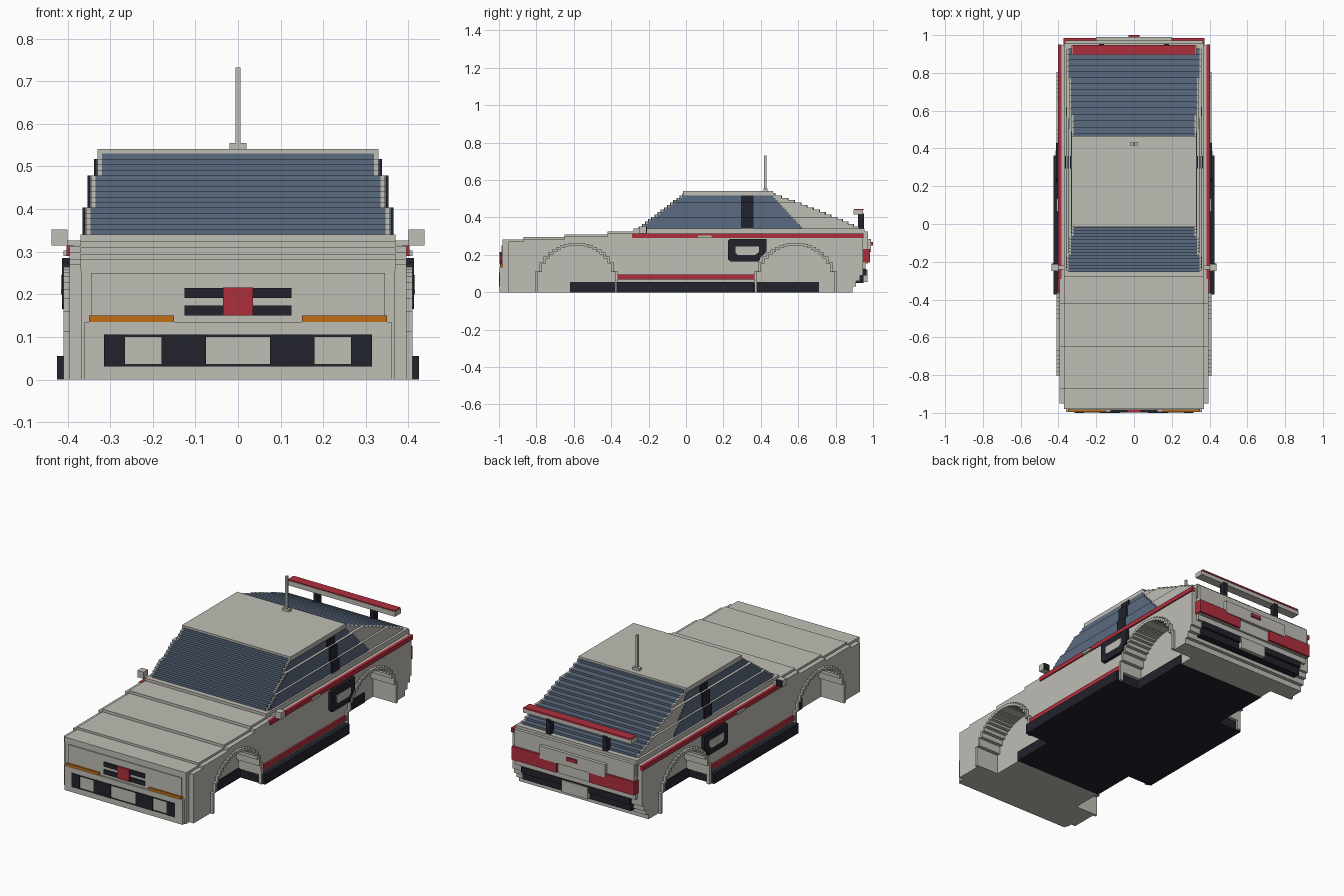
import bpy, bmesh, math

cube = bpy.data.objects.get("Cube")
if cube:
    bpy.data.objects.remove(cube, do_unlink=True)


def material(name, rgb):
    m = bpy.data.materials.new(name)
    m.use_nodes = True
    m.diffuse_color = (*rgb, 1)
    m.node_tree.nodes["Principled BSDF"].inputs["Base Color"].default_value = (*rgb, 1)
    return m


PAINT = material("warm_white_paint", (0.52, 0.51, 0.46))
GLASS = material("blue_grey_glass", (0.105, 0.145, 0.215))
RED = material("red", (0.43, 0.028, 0.047))
BLACK = material("black_trim", (0.016, 0.016, 0.026))
AMBER = material("amber", (0.52, 0.155, 0.008))


def finish(name, bm, mat):
    bmesh.ops.recalc_face_normals(bm, faces=bm.faces)
    me = bpy.data.meshes.new(name)
    bm.to_mesh(me)
    bm.free()
    me.materials.append(mat)
    ob = bpy.data.objects.new(name, me)
    bpy.context.collection.objects.link(ob)
    return ob


def boxes(name, mat, items, mirror=False):
    """Each item is (x0, x1, y0, y1, z0, z1); mirror repeats it across x."""
    bm = bmesh.new()
    if mirror:
        items = items + [(-b, -a, *rest) for a, b, *rest in items]
    for x0, x1, y0, y1, z0, z1 in items:
        vs = bmesh.ops.create_cube(bm, size=1)["verts"]
        for v in vs:
            v.co = (x1 if v.co.x > 0 else x0, y1 if v.co.y > 0 else y0, z1 if v.co.z > 0 else z0)
    return finish(name, bm, mat)


def prism(name, mat, profile, x0, x1, mirror=False):
    """Extrudes a (y, z) profile along x."""
    bm = bmesh.new()
    for s in ((1, -1) if mirror else (1,)):
        a = [bm.verts.new((s * x0, y, z)) for y, z in profile]
        b = [bm.verts.new((s * x1, y, z)) for y, z in profile]
        faces = [bm.faces.new(a), bm.faces.new(b[::-1])]
        n = len(profile)
        faces += [bm.faces.new((a[i], b[i], b[(i + 1) % n], a[(i + 1) % n])) for i in range(n)]
    return finish(name, bm, mat)


def arch(c, r, z0, z1, zc=0.045, n=20):
    """Stepped wheel arch from front foot to rear foot."""
    pts = [(c - r, z0)]
    for i in range(n):
        ya, yb = c - r + 2 * r * i / n, c - r + 2 * r * (i + 1) / n
        d = (ya + yb) / 2 - c
        z = zc + math.sqrt(r * r - d * d)
        pts += [(ya, z), (yb, z)]
    return pts + [(c + r, z1)]


# Hood and waist steps: (y start, y end, top)
HOOD = [(-0.98, -0.87, 0.283), (-0.87, -0.65, 0.295), (-0.65, -0.42, 0.31),
        (-0.42, -0.28, 0.325), (-0.28, 0.955, 0.34)]


def top_line(drop, y_front, y_rear, cap):
    pts = []
    for a, b, z in HOOD:
        a, b, z = max(a, y_front), min(b, y_rear), min(z - drop, cap)
        pts += [(a, z), (b, z)]
    return pts[::-1]


FC, RC, R = -0.585, 0.585, 0.205

# Body: inner core, outer sides with wheel arches, hood and waist slab
TAIL = [(0.89, 0), (0.89, 0.03), (0.91, 0.03), (0.91, 0.06), (0.93, 0.06),
        (0.93, 0.09), (0.945, 0.09), (0.945, 0.125), (0.96, 0.125), (0.96, 0.155)]
prism("body_core", PAINT,
      [(-0.95, 0), (-0.62, 0), (-0.62, 0.05), (0.71, 0.05), (0.71, 0)] + TAIL
      + [(0.96, 0.28), (-0.95, 0.28)], -0.27, 0.27)
prism("body_side", PAINT,
      [(-0.95, 0)] + arch(FC, R, 0, 0.05) + arch(RC, R, 0.05, 0) + TAIL[:-4]
      + [(0.945, 0.09)] + top_line(0.012, -0.95, 0.945, 0.313), 0.27, 0.395, True)
prism("hood_and_waist", PAINT,
      [(-0.98, 0.256), (0.955, 0.256)] + top_line(0, -0.98, 0.955, 1), -0.37, 0.37)
for label, c in (("front", FC), ("rear", RC)):
    prism(label + "_wheel_flare", PAINT,
          arch(c, R, 0, 0) + arch(c, R + 0.015, 0, 0)[::-1], 0.39, 0.41, True)

# Nose, bumpers and tail
boxes("nose", PAINT, [(-0.368, 0.368, -0.98, -0.945, 0, 0.27)])
boxes("nose_panel", PAINT, [(-0.345, 0.345, -0.986, -0.975, 0.13, 0.25)])
boxes("front_bumper", PAINT, [(-0.36, 0.36, -0.996, -0.97, 0, 0.135)])
prism("tail_panel", PAINT, TAIL[2:] + [(0.972, 0.155), (0.972, 0.325), (0.85, 0.325), (0.85, 0.03)],
      -0.365, 0.365)
boxes("trunk_panel", PAINT, [(-0.2, 0.2, 0.965, 0.99, 0.215, 0.285)])

# Front trim
boxes("bumper_vents", BLACK, [(0.265, 0.315, -1, -0.993, 0.03, 0.106),
                              (0.075, 0.18, -1, -0.993, 0.03, 0.106)], True)
boxes("bumper_vent_rails", BLACK, [(-0.315, 0.315, -0.998, -0.993, z, z + 0.006) for z in (0.03, 0.1)])
boxes("grille_bars", BLACK, [(-0.125, 0.125, -0.993, -0.98, z, z + 0.024) for z in (0.15, 0.191)])
boxes("grille_badge", RED, [(-0.035, 0.035, -0.997, -0.98, 0.15, 0.216)])
boxes("turn_signals", AMBER, [(0.15, 0.35, -0.994, -0.98, 0.135, 0.15)], True)

# Rear trim
boxes("tail_lights", RED, [(0.1, 0.372, 0.945, 0.985, 0.16, 0.232)], True)
boxes("tail_badge", RED, [(-0.03, 0.03, 0.985, 1.0, 0.25, 0.268)])
boxes("rear_bumper_trim", BLACK, [(-0.33, 0.33, 0.9, 0.95, 0.05, 0.09),
                                  (-0.33, 0.33, 0.9, 0.964, 0.09, 0.125)])
boxes("rear_plate", PAINT, [(-0.08, 0.08, 0.9, 0.97, 0.055, 0.12)])

# Underside and sills
boxes("floor", BLACK, [(-0.275, 0.275, -0.62, 0.71, 0, 0.055)])
boxes("sill", BLACK, [(0.27, 0.425, -0.372, 0.362, 0, 0.055)], True)
boxes("lower_stripe", RED, [(0.39, 0.405, -0.38, 0.375, 0.068, 0.095)], True)
boxes("waist_stripe", RED, [(0.385, 0.402, -0.29, 0.95, 0.29, 0.314)], True)
boxes("door_handle", PAINT, [(0.39, 0.41, 0.065, 0.135, 0.29, 0.303)], True)

# Side scoop, trimmed where it meets the rear arch
prism("side_scoop", BLACK,
      [(0.235, 0.165), (0.39, 0.165), (0.4, 0.19), (0.42, 0.205), (0.43, 0.22), (0.43, 0.285),
       (0.235, 0.285), (0.225, 0.275), (0.225, 0.175)], 0.39, 0.413, True)
prism("side_scoop_insert", PAINT,
      [(0.275, 0.2), (0.37, 0.2), (0.39, 0.215), (0.39, 0.245), (0.265, 0.245), (0.265, 0.21)],
      0.40, 0.416, True)

# Cabin in stepped layers: frame, windscreen, rear window, side windows
N, Z0, Z1 = 15, 0.34, 0.53
core, pillars, front_glass, rear_glass, side_glass, posts = [], [], [], [], [], []
for i in range(N):
    za, zb = Z0 + (Z1 - Z0) * i / N, Z0 + (Z1 - Z0) * (i + 1) / N
    t = i / (N - 1)
    zm = (za + zb) / 2
    w = 0.33 if zm > 0.475 else 0.345 if zm > 0.405 else 0.357
    yf = -0.25 + 0.235 * t
    yr = 0.925 - 0.45 * t - 0.05 * t * (t - 1)
    g = w - 0.011
    core.append((-g, g, yf + 0.02, yr - 0.04, za, zb))
    pillars.append((g, w, yf, yr, za, zb))
    front_glass.append((-g, g, yf - 0.003, yf + 0.02, za, zb))
    rear_glass.append((-g, g, yr - 0.04, yr + 0.003, za, zb))
    if i < N - 1:
        side_glass.append((w, w + 0.003, yf + 0.01, 0.62 - 0.165 * t, za, zb))
        posts.append((w, w + 0.008, 0.295, 0.36, za, zb))
boxes("cabin_frame", PAINT, core)
boxes("cabin_pillars", PAINT, pillars, True)
boxes("windscreen", GLASS, front_glass)
boxes("rear_window", GLASS, rear_glass)
boxes("side_windows", GLASS, side_glass, True)
boxes("window_posts", BLACK, posts, True)
boxes("roof", PAINT, [(-0.33, 0.33, -0.015, 0.465, 0.53, 0.541)])

# Mirrors
boxes("mirror", PAINT, [(0.4, 0.438, -0.25, -0.215, 0.315, 0.352),
                        (0.365, 0.405, -0.24, -0.22, 0.314, 0.326)], True)
boxes("mirror_glass", BLACK, [(0.402, 0.436, -0.215, -0.208, 0.318, 0.35)], True)

# Aerial
boxes("aerial", PAINT, [(-0.006, 0.006, 0.418, 0.43, 0.54, 0.732),
                        (-0.02, 0.02, 0.415, 0.435, 0.54, 0.555)])

# Rear wing
boxes("wing", PAINT, [(-0.33, 0.33, 0.895, 0.945, 0.415, 0.441)])
boxes("wing_top", RED, [(-0.325, 0.325, 0.897, 0.948, 0.437, 0.446)])
boxes("wing_struts", BLACK, [(0.16, 0.185, 0.92, 0.953, 0.335, 0.42)], True)
